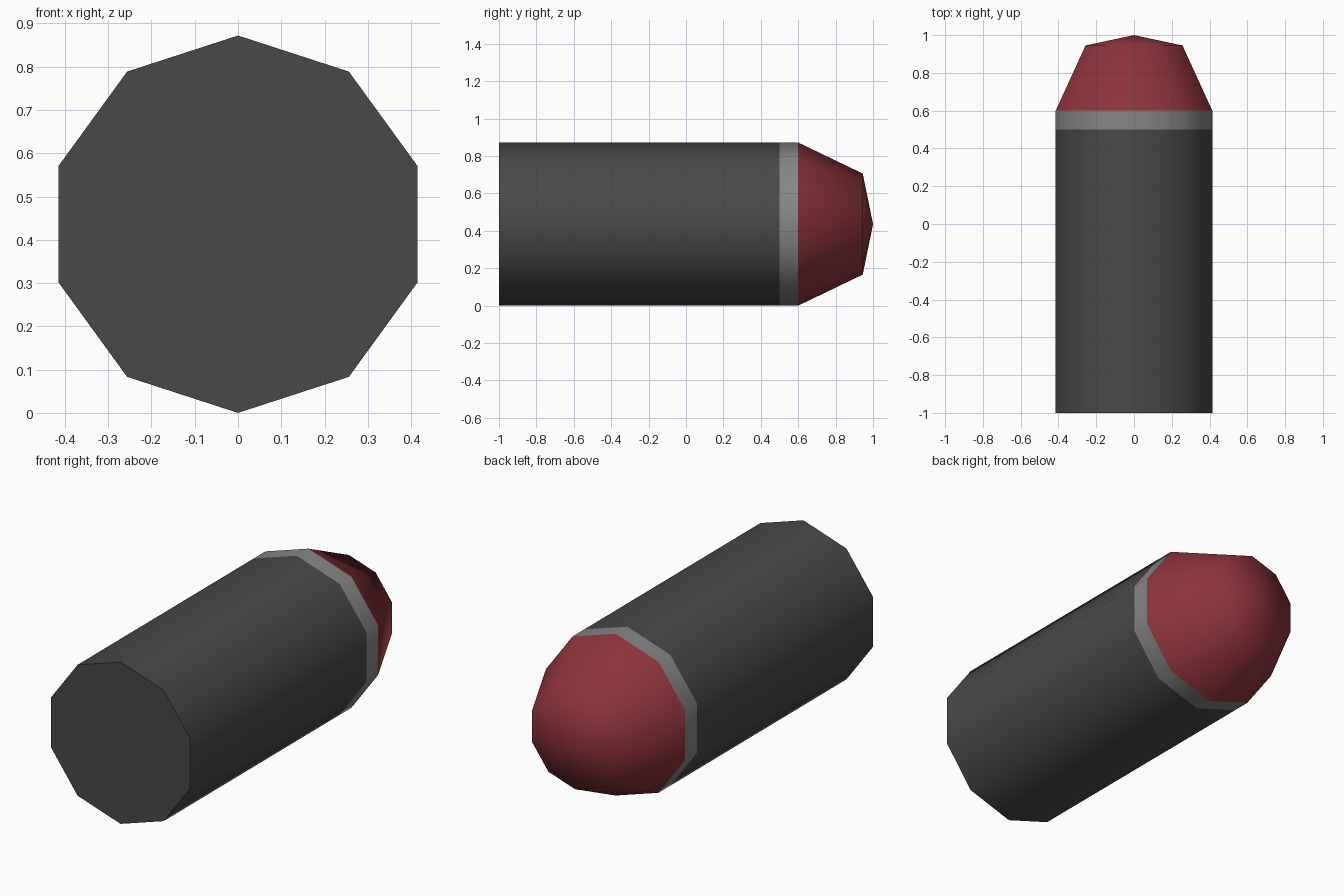
import bpy
import bmesh
import math

if "Cube" in bpy.data.objects:
    bpy.data.objects.remove(bpy.data.objects["Cube"])

SIDES = 10
RADIUS = 0.436
CENTRE_Z = 0.436


def material(name, rgb):
    m = bpy.data.materials.new(name)
    m.diffuse_color = (*rgb, 1.0)
    m.use_nodes = True
    m.node_tree.nodes["Principled BSDF"].inputs["Base Color"].default_value = m.diffuse_color
    return m


def lathe(name, profile, mat, cap_first=False):
    """Sweep (y, radius) points around the long axis; radius 0 makes a tip."""
    bm = bmesh.new()
    rings = []
    for y, r in profile:
        if r == 0:
            rings.append([bm.verts.new((0, y, CENTRE_Z))] * SIDES)
            continue
        ring = []
        for i in range(SIDES):
            a = 2 * math.pi * i / SIDES
            ring.append(bm.verts.new((r * math.sin(a), y, CENTRE_Z + r * math.cos(a))))
        rings.append(ring)
    for a, b in zip(rings, rings[1:]):
        for i in range(SIDES):
            j = (i + 1) % SIDES
            corners = [a[i], b[i], b[j], a[j]]
            face = bm.faces.new(list(dict.fromkeys(corners)))
            face.smooth = True
    if cap_first:
        cap = bm.faces.new(rings[0])
        cap.smooth = False
        for e in cap.edges:
            e.smooth = False
    # Make every face point away from the middle of the part
    mid_y = (profile[0][0] + profile[-1][0]) / 2
    bm.normal_update()
    for f in bm.faces:
        c = f.calc_center_median()
        c.y -= mid_y
        c.z -= CENTRE_Z
        if f.normal.dot(c) < 0:
            f.normal_flip()
    mesh = bpy.data.meshes.new(name)
    bm.to_mesh(mesh)
    bm.free()
    mesh.materials.append(mat)
    obj = bpy.data.objects.new(name, mesh)
    bpy.context.collection.objects.link(obj)
    return obj


dark_grey = material("dark grey", (0.066, 0.066, 0.066))
light_grey = material("light grey", (0.24, 0.24, 0.24))
red = material("deep red", (0.26, 0.033, 0.043))

# Long casing with a flat rear plate
lathe("casing", [(-1.0, RADIUS), (0.5, RADIUS)], dark_grey, cap_first=True)
# Thin ring between casing and nose
lathe("band", [(0.5, RADIUS), (0.6, RADIUS)], light_grey)
# Rounded nose ending in a point
lathe("nose", [(0.6, RADIUS), (0.945, 0.27), (1.0, 0)], red)
